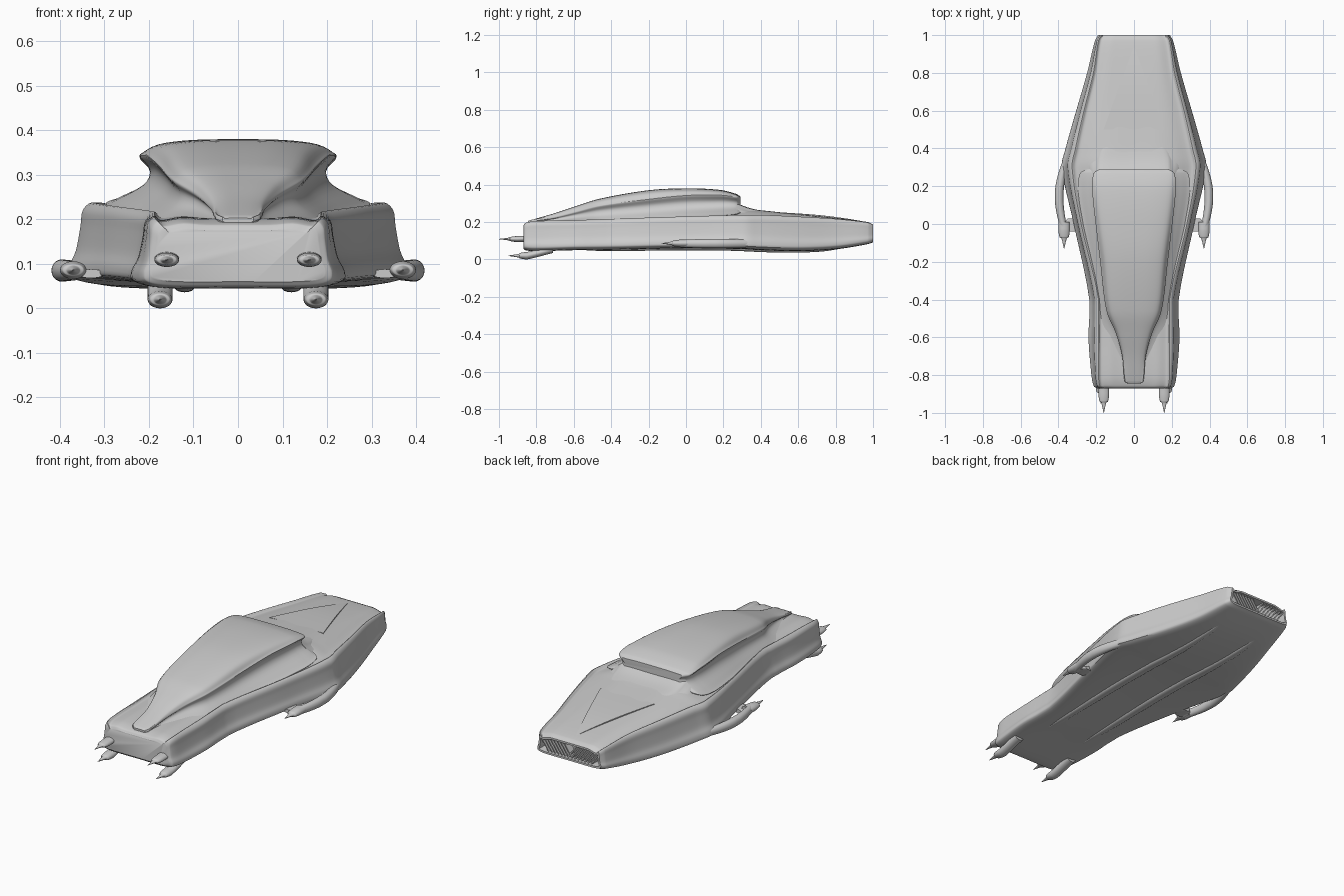
import bpy, bmesh, math
from mathutils import Matrix

cube = bpy.data.objects.get("Cube")
if cube:
    bpy.data.objects.remove(cube)

grey = bpy.data.materials.new("light_grey")
grey.use_nodes = True
grey.diffuse_color = (0.6, 0.6, 0.6, 1)
grey.node_tree.nodes["Principled BSDF"].inputs["Base Color"].default_value = grey.diffuse_color


def finish(name, bm):
    """Turn the mesh into a smooth-shaded object with sharp edges kept."""
    bmesh.ops.recalc_face_normals(bm, faces=bm.faces)
    mesh = bpy.data.meshes.new(name)
    bm.to_mesh(mesh)
    bm.free()
    mesh.materials.append(grey)
    obj = bpy.data.objects.new(name, mesh)
    bpy.context.collection.objects.link(obj)
    bpy.ops.object.select_all(action='DESELECT')
    obj.select_set(True)
    bpy.context.view_layer.objects.active = obj
    bpy.ops.object.shade_smooth_by_angle(angle=math.radians(35))


def at(stations, y):
    """Smoothly interpolate the station parameters at y."""
    last = len(stations) - 1
    i = max(k for k in range(last) if k == 0 or stations[k][0] <= y)
    start, end = stations[i], stations[i + 1]
    gap = end[0] - start[0]
    t = (y - start[0]) / gap

    def slope(k, column):
        before, after = stations[max(k - 1, 0)], stations[min(k + 1, last)]
        return gap * (after[column] - before[column]) / (after[0] - before[0])

    values = []
    for column in range(1, len(start)):
        a, b = start[column], end[column]
        value = ((1 + 2 * t) * (1 - t) ** 2 * a + t * (1 - t) ** 2 * slope(i, column)
                 + t * t * (3 - 2 * t) * b + t * t * (t - 1) * slope(i + 1, column))
        values.append(min(max(value, min(a, b)), max(a, b)))
    return values


def smooth_ring(points, sub=4):
    """Closed Catmull-Rom curve through the section points."""
    ring, count = [], len(points)
    for i in range(count):
        near = [points[(i + k) % count] for k in (-1, 0, 1, 2)]
        for step in range(sub):
            t = step / sub
            ring.append([b + 0.5 * t * (c - a + t * (2 * a - 5 * b + 4 * c - d + t * (3 * (b - c) + d - a)))
                         for a, b, c, d in zip(*near)])
    return ring


def mirrored(half):
    return half + [(-x, z) for x, z in reversed(half[1:-1])]


def skin(rings):
    """Skin rings of points and cap both ends; returns the mesh and its back cap."""
    bm = bmesh.new()
    loops = [[bm.verts.new(point) for point in ring] for ring in rings]
    for near, far in zip(loops, loops[1:]):
        for i in range(len(near)):
            j = (i + 1) % len(near)
            bm.faces.new((near[i], near[j], far[j], far[i]))
    bm.faces.new(loops[0])
    return bm, bm.faces.new(loops[-1])


def loft(stations, section, steps=6):
    ys = [a[0] + (b[0] - a[0]) * s / steps for a, b in zip(stations, stations[1:]) for s in range(steps)]
    ys.append(stations[-1][0])
    return skin([[(x, y, z) for x, z in smooth_ring(section(*at(stations, y)))] for y in ys])


def oval_pair(name, stations):
    """Matching left and right parts; stations hold y, x, z, half width, half height."""
    angles = [k * math.pi / 4 for k in range(8)]
    for label, side in (("left_", 1), ("right_", -1)):
        def oval(x, z, wide, high):
            return [(side * x + wide * math.cos(a), z + high * math.sin(a)) for a in angles]
        finish(label + name, loft(stations, oval)[0])


# Hull: y, ridge x, lip x, deck z, ridge z, bottom z
HULL = [
    (-0.87, 0.165, 0.195, 0.175, 0.18, 0.06),
    (-0.86, 0.18, 0.212, 0.188, 0.195, 0.05),
    (-0.8, 0.188, 0.225, 0.2, 0.205, 0.045),
    (-0.6, 0.188, 0.24, 0.205, 0.21, 0.05),
    (-0.4, 0.188, 0.236, 0.21, 0.217, 0.052),
    (0, 0.28, 0.318, 0.23, 0.23, 0.06),
    (0.3, 0.328, 0.38, 0.272, 0.238, 0.056),
    (0.4, 0.31, 0.36, 0.262, 0.238, 0.05),
    (0.6, 0.265, 0.305, 0.242, 0.229, 0.045),
    (0.8, 0.215, 0.248, 0.222, 0.217, 0.055),
    (0.97, 0.188, 0.207, 0.2, 0.198, 0.082),
    (1, 0.172, 0.19, 0.187, 0.185, 0.092),
]


def hull_section(ridge, lip, deck, top, bottom):
    flare, height = lip - ridge, top - bottom
    return mirrored([
        (0, deck), (0.4 * ridge, deck), (0.68 * ridge, (deck + top) / 2), (0.92 * ridge, top - 0.01),
        (ridge, top), (ridge + 0.4 * flare, top - 0.1 * height), (ridge + 0.5 * flare, top - 0.3 * height),
        (ridge + 0.7 * flare, bottom + 0.4 * height), (lip, bottom + 0.2 * height),
        (lip - 0.01, bottom + 0.06 * height), (0.8 * ridge, bottom), (0, bottom)])


hull, back = loft(HULL, hull_section)
# Recessed exhaust opening in the back
bmesh.ops.recalc_face_normals(hull, faces=hull.faces)
bmesh.ops.inset_region(hull, faces=[back], thickness=0.01)
bmesh.ops.inset_region(hull, faces=[back], thickness=0.001, depth=-0.05)
finish("hull", hull)

# Slanted exhaust vanes, mirrored about the middle
vanes = bmesh.new()
vane_size = Matrix.Diagonal((0.006, 0.045, 0.085, 1))
for side in (1, -1):
    for k in range(8):
        place = Matrix.Translation((side * (0.012 + 0.02 * k), 0.97, 0.139))
        tilt = Matrix.Rotation(side * math.radians(35), 4, 'Y')
        bmesh.ops.create_cube(vanes, size=1, matrix=place @ tilt @ vane_size)
finish("exhaust_vanes", vanes)

# Canopy on a flared neck: y, half width, base half width, top z, rim z, base z
CANOPY = [
    (-0.845, 0.035, 0.04, 0.203, 0.199, 0.185),
    (-0.83, 0.05, 0.065, 0.21, 0.205, 0.185),
    (-0.7, 0.062, 0.115, 0.248, 0.228, 0.19),
    (-0.58, 0.095, 0.15, 0.288, 0.258, 0.195),
    (-0.46, 0.145, 0.175, 0.325, 0.288, 0.2),
    (-0.2, 0.178, 0.215, 0.37, 0.322, 0.21),
    (0, 0.202, 0.25, 0.38, 0.342, 0.22),
    (0.18, 0.22, 0.275, 0.372, 0.344, 0.23),
    (0.27, 0.212, 0.265, 0.35, 0.334, 0.24),
    (0.292, 0.18, 0.23, 0.335, 0.326, 0.25),
]


def canopy_section(half, base, top, rim, low):
    dome, neck, wall = top - rim, rim - low, 0.9 * half
    return mirrored([
        (0, top), (0.5 * half, top - 0.05 * dome), (0.84 * half, top - 0.3 * dome),
        (0.97 * half, rim + 0.006), (half, rim - 0.004), (wall, rim - 0.3 * neck),
        (0.8 * wall + 0.2 * base, low + 0.4 * neck), (base, low + 0.1 * neck), (base, low), (0, low)])


finish("canopy", loft(CANOPY, canopy_section)[0])


# Fairing sloping from the canopy to the rear deck
def fairing_section(half, top):
    return mirrored([(0, top), (0.8 * half, top), (half, top - 0.015), (half + 0.03, 0.24), (0, 0.24)])


finish("canopy_fairing", loft([(0.27, 0.2, 0.3), (0.34, 0.2, 0.274), (0.42, 0.18, 0.257)], fairing_section)[0])

# Thin raised wedge on the rear deck, following the deck height
rows = []
for k in range(13):
    t = k / 12
    y, half = 0.94 - 0.44 * t, 0.16 * t + 0.001
    deck = at(HULL, y)[2]
    top, low = deck + 0.006 * math.sin(math.pi * t), deck - 0.008
    rows.append([(-half, y, low), (-half, y, top), (half, y, top), (half, y, low)])
finish("rear_deck_wedge", skin(rows)[0])


# Spikes: a sharp point set in a collar that swells and sinks into the hull
def spike(name, tip, x, z, wide, high, length, root_z):
    oval_pair(name, [
        (tip, x, z, 0.001, 0.001),
        (tip + 0.055, x, z, wide / 2, high / 2),
        (tip + 0.06, x, z, 0.8 * wide, 0.7 * high),
        (tip + 0.1, x, z, wide, high),
        (tip + length, x, root_z, wide, high)])


spike("upper_front_spike", -1, 0.16, 0.109, 0.028, 0.016, 0.16, 0.112)
spike("lower_front_spike", -0.95, 0.175, 0.02, 0.028, 0.02, 0.24, 0.055)
spike("side_spike", -0.13, 0.37, 0.086, 0.03, 0.02, 0.14, 0.086)

# Bowed arms carrying the side spikes, with brackets to the hull
arm = []
for k in range(9):
    t = k / 8
    bow = math.sin(math.pi * t)
    arm.append((0.39 * t - 0.03, 0.37 - 0.02 * t + 0.036 * bow, 0.085, 0.018 + 0.005 * bow, 0.02 + 0.005 * bow))
oval_pair("side_arm", arm)
oval_pair("side_bracket", [(y, 0.33, 0.078, wide, 0.01) for y, wide in ((-0.04, 0.03), (0, 0.045), (0.03, 0.02))])

# Long runners under the belly
runner = []
for k in range(13):
    t = k / 12
    y, swell = 1.43 * t - 0.57, 0.1 + abs(math.sin(math.pi * t)) ** 0.4
    runner.append((y, 0.12, at(HULL, y)[4] + 0.002, 0.024 * swell, 0.012 * swell))
oval_pair("belly_runner", runner)
